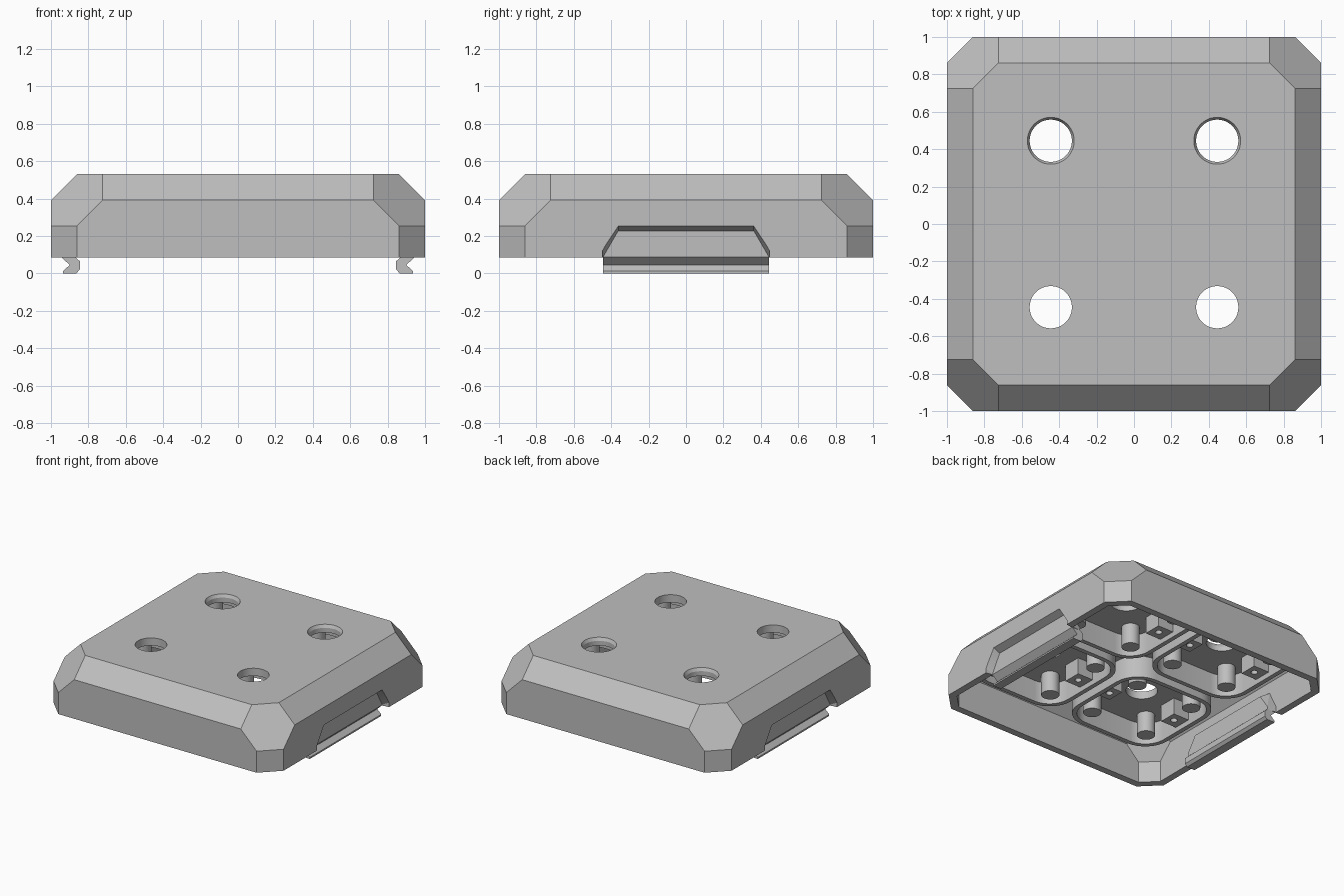
import bpy, bmesh, math
from mathutils import Matrix, Vector

cube = bpy.data.objects.get("Cube")
if cube:
    bpy.data.objects.remove(cube)

grey = bpy.data.materials.new("light grey plastic")
grey.use_nodes = True
colour = (0.52, 0.52, 0.52, 1)
grey.diffuse_color = colour
grey.node_tree.nodes["Principled BSDF"].inputs["Base Color"].default_value = colour

CELLS = [(x, y) for x in (-0.445, 0.445) for y in (-0.445, 0.445)]


def finish(name, bm):
    bmesh.ops.recalc_face_normals(bm, faces=bm.faces)
    mesh = bpy.data.meshes.new(name)
    bm.to_mesh(mesh)
    bm.free()
    mesh.materials.append(grey)
    obj = bpy.data.objects.new(name, mesh)
    bpy.context.collection.objects.link(obj)
    return obj


def hull(name, points):
    bm = bmesh.new()
    for p in points:
        bm.verts.new(p)
    bmesh.ops.convex_hull(bm, input=bm.verts)
    bmesh.ops.dissolve_limit(bm, angle_limit=0.01, verts=bm.verts, edges=bm.edges)
    return finish(name, bm)


def cylinder(name, x, y, z0, z1, r0, r1=None, sides=48):
    bm = bmesh.new()
    bmesh.ops.create_cone(bm, cap_ends=True, segments=sides, radius1=r0,
                          radius2=r0 if r1 is None else r1, depth=z1 - z0,
                          matrix=Matrix.Translation((x, y, (z0 + z1) / 2)))
    return finish(name, bm)


def prism(name, outline, direction):
    bm = bmesh.new()
    face = bm.faces.new([bm.verts.new(p) for p in outline])
    out = bmesh.ops.extrude_face_region(bm, geom=[face])
    verts = [v for v in out["geom"] if isinstance(v, bmesh.types.BMVert)]
    bmesh.ops.translate(bm, verts=verts, vec=Vector(direction))
    return finish(name, bm)


def cut(obj, cutters):
    bpy.context.view_layer.objects.active = obj
    for c in cutters:
        c.hide_render = True
        mod = obj.modifiers.new("cut", "BOOLEAN")
        mod.operation, mod.solver, mod.object = "DIFFERENCE", "EXACT", c
        bpy.ops.object.modifier_apply(modifier=mod.name)
        bpy.data.objects.remove(c)


def smooth(obj):
    bpy.ops.object.select_all(action="DESELECT")
    obj.select_set(True)
    bpy.context.view_layer.objects.active = obj
    bpy.ops.object.shade_smooth_by_angle(angle=math.radians(25))


def faceted_block(h, top, c, bottom):
    """Corner points of a box whose edges and corners are all chamfered by c."""
    pts = [(h, h - c, bottom), (h, h - c, top - 2 * c), (h, h - 2 * c, top - c),
           (h - c, h - 2 * c, top)]
    pts += [(y, x, z) for x, y, z in pts]
    return [(sx * x, sy * y, z) for x, y, z in pts for sx in (-1, 1) for sy in (-1, 1)]


def rounded_square(cx, cy, half, r, z, steps=8):
    pts = []
    for q, (sx, sy) in enumerate(((1, 1), (-1, 1), (-1, -1), (1, -1))):
        for i in range(steps + 1):
            a = (q + i / steps) * math.pi / 2
            pts.append((cx + sx * (half - r) + r * math.cos(a),
                        cy + sy * (half - r) + r * math.sin(a), z))
    return pts


# Hollow outer shell
shell = hull("shell", faceted_block(1.0, 0.53, 0.138, 0.085))
cutters = [hull("cavity", faceted_block(0.945, 0.47, 0.11, 0.0))]

# Through holes, the rear pair with a chamfered lip
for x, y in CELLS:
    cutters.append(cylinder("hole", x, y, 0.4, 0.6, 0.113))
    if y > 0:
        cutters.append(cylinder("lip", x, y, 0.505, 0.531, 0.112, 0.126))

# Side recesses
for s in (-1, 1):
    pts = []
    for x, wide, narrow, knee, top in ((1.02, 0.45, 0.362, 0.13, 0.262),
                                       (0.94, 0.44, 0.362, 0.09, 0.225)):
        for sy in (-1, 1):
            pts += [(s * x, sy * wide, 0.0), (s * x, sy * wide, knee),
                    (s * x, sy * narrow, top)]
    cutters.append(hull("recess", pts))
cut(shell, cutters)
smooth(shell)

for s, side in ((1, "left"), (-1, "right")):
    # Plate that closes the back of the recess
    pts = [(s * x, sy * y, z) for sy in (-1, 1) for x, y, z in (
        (0.942, 0.45, 0.085), (0.942, 0.45, 0.13), (0.942, 0.38, 0.27),
        (0.87, 0.44, 0.085), (0.87, 0.44, 0.11), (0.87, 0.36, 0.225))]
    hull(side + "_backing", pts)
    # Hooked clip rail with a V groove
    rail = [(0.945, 0.087), (0.9, 0.045), (0.935, 0.012), (0.935, 0), (0.865, 0),
            (0.846, 0.02), (0.846, 0.065), (0.87, 0.087)]
    prism(side + "_clip", [(s * x, -0.443, z) for x, z in rail], (0, 0.886, 0))

for i, (x, y) in enumerate(CELLS, 1):
    # Rounded socket wall hanging from the ceiling
    wall = prism(f"socket_wall_{i}", rounded_square(x, y, 0.41, 0.2, 0.3), (0, 0, 0.175))
    cut(wall, [prism("void", rounded_square(x, y, 0.375, 0.165, 0.2), (0, 0, 0.4))])
    smooth(wall)
    for sx in (-1, 1):
        # Corner posts
        for sy in (-1, 1):
            smooth(cylinder(f"post_{i}", x + sx * 0.25, y + sy * 0.25, 0.31, 0.475, 0.065, sides=24))
        # Bosses with a small pilot hole
        bx = x + sx * 0.31
        boss = prism(f"boss_{i}", [(bx + u * 0.07, y + v * 0.07, 0.34) for u, v in
                                   ((-1, -1), (1, -1), (1, 1), (-1, 1))], (0, 0, 0.135))
        cut(boss, [cylinder("pilot", bx - sx * 0.01, y, 0.3, 0.42, 0.025, sides=20)])
